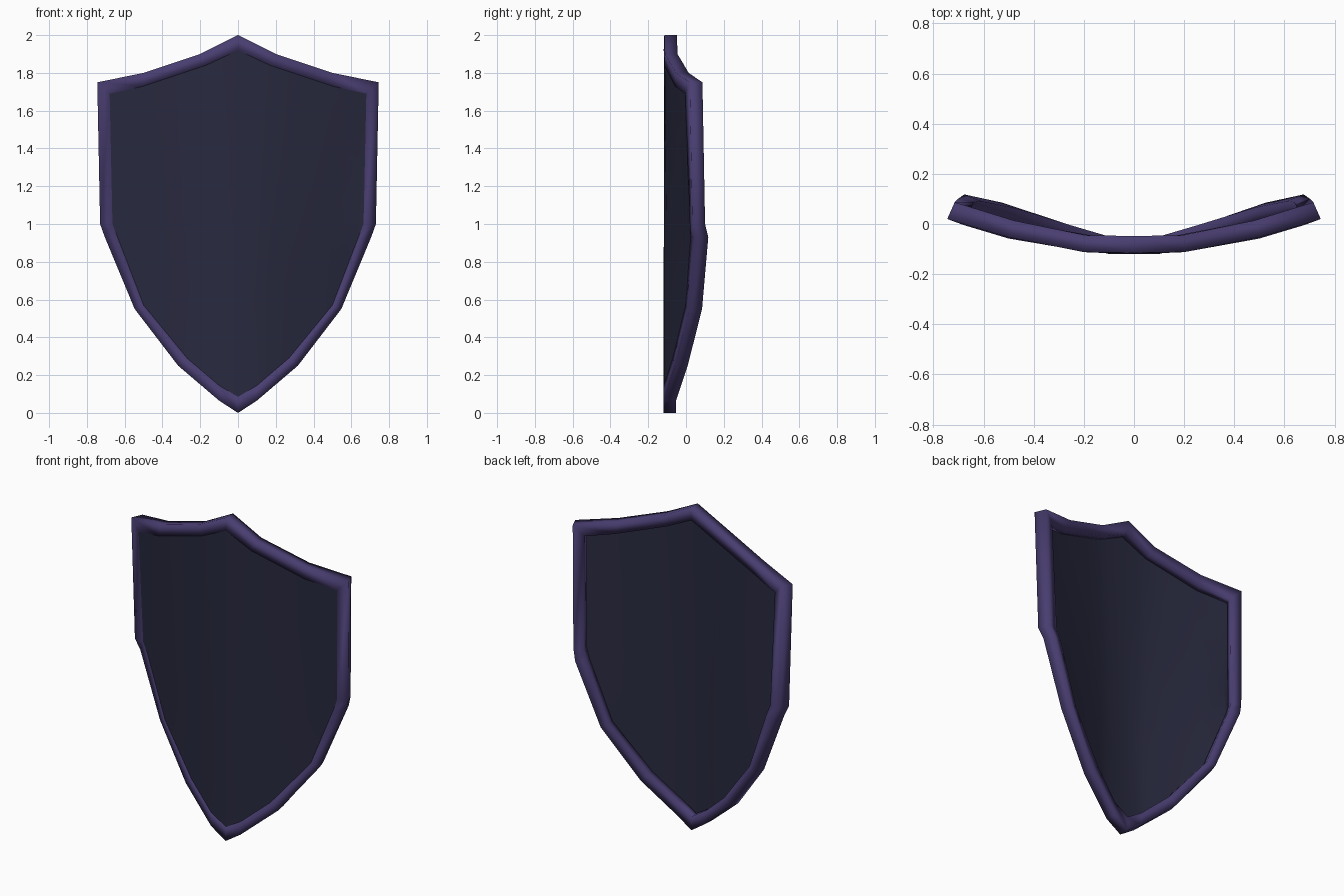
import bpy
from mathutils import Vector

if "Cube" in bpy.data.objects:
    bpy.data.objects.remove(bpy.data.objects["Cube"])


def make_material(name, rgb):
    mat = bpy.data.materials.new(name)
    mat.use_nodes = True
    color = (*rgb, 1)
    mat.diffuse_color = color
    mat.node_tree.nodes["Principled BSDF"].inputs["Base Color"].default_value = color
    return mat


purple = make_material("purple rim", (0.066, 0.047, 0.162))
navy = make_material("dark slate", (0.021, 0.022, 0.048))

# Half outlines of the front face, top to bottom: x, y, z
outer = [Vector(p) for p in (
    (0, -.115, 2), (.2, -.112, 1.9), (.5, -.053, 1.8), (.745, .02, 1.75),
    (.73, .034, 1), (.705, .051, .93), (.547, .018, .55), (.317, -.058, .25),
    (.1, -.12, .065), (0, -.12, 0))]
inner = [Vector(p) for p in (
    (0, -.118, 1.92), (.17, -.114, 1.84), (.5, -.058, 1.73), (.68, -.004, 1.69),
    (.665, .02, 1), (.638, .025, .93), (.5, -.002, .57), (.27, -.07, .29),
    (.1, -.118, .145), (0, -.12, .085))]


def at_depth(p, t):
    """Point p carried from the front (0) to the back (1) of the shield."""
    return Vector((p.x * (1 - .04 * t), p.y + .067 * t, p.z))


def flip(p):
    return Vector((-p.x, p.y, p.z))


def full_loop(half):
    return half + [flip(p) for p in half[-2:0:-1]]


def make_object(name, verts, faces, mat):
    mesh = bpy.data.meshes.new(name)
    mesh.from_pydata(verts, [], faces)
    mesh.materials.append(mat)
    mesh.shade_smooth()
    obj = bpy.data.objects.new(name, mesh)
    bpy.context.collection.objects.link(obj)


# Rim: four-sided section carried round the outline
rings = [[at_depth(p, t) for p in full_loop(half)]
         for half, t in ((outer, 0), (outer, 1), (inner, 1), (inner, 0))]
n = len(rings[0])
rim_faces = []
for r in range(4):
    s = (r + 1) % 4
    for i in range(n):
        j = (i + 1) % n
        rim_faces.append((r * n + i, s * n + i, s * n + j, r * n + j)[::-1])
make_object("rim", [p for ring in rings for p in ring], rim_faces, purple)


def along(chain, x):
    """Point of a chain (running outward) at width x."""
    for a, b in zip(chain, chain[1:]):
        if x <= b.x:
            return a.lerp(b, (x - a.x) / (b.x - a.x))


# Panels: thin curved sheets spanning the rim, in vertical columns
top, bottom = inner[:4], inner[:3:-1]
widths = [0, .1, .17, .27, .5, .638]
columns = [(along(top, x), along(bottom, x)) for x in widths] + [(top[-1], bottom[-1])]
columns = [(flip(a), flip(b)) for a, b in columns[:0:-1]] + columns
STEPS = 4


def make_panel(name, depth, faces_front):
    verts = [at_depth(a.lerp(b, k / STEPS), depth)
             for a, b in columns for k in range(STEPS + 1)]
    row = STEPS + 1
    faces = []
    for c in range(len(columns) - 1):
        for k in range(STEPS):
            i = c * row + k
            quad = (i, i + 1, i + row + 1, i + row)
            faces.append(quad if faces_front else quad[::-1])
    make_object(name, verts, faces, navy)


make_panel("front_panel", .02, True)
make_panel("back_panel", .22, False)
